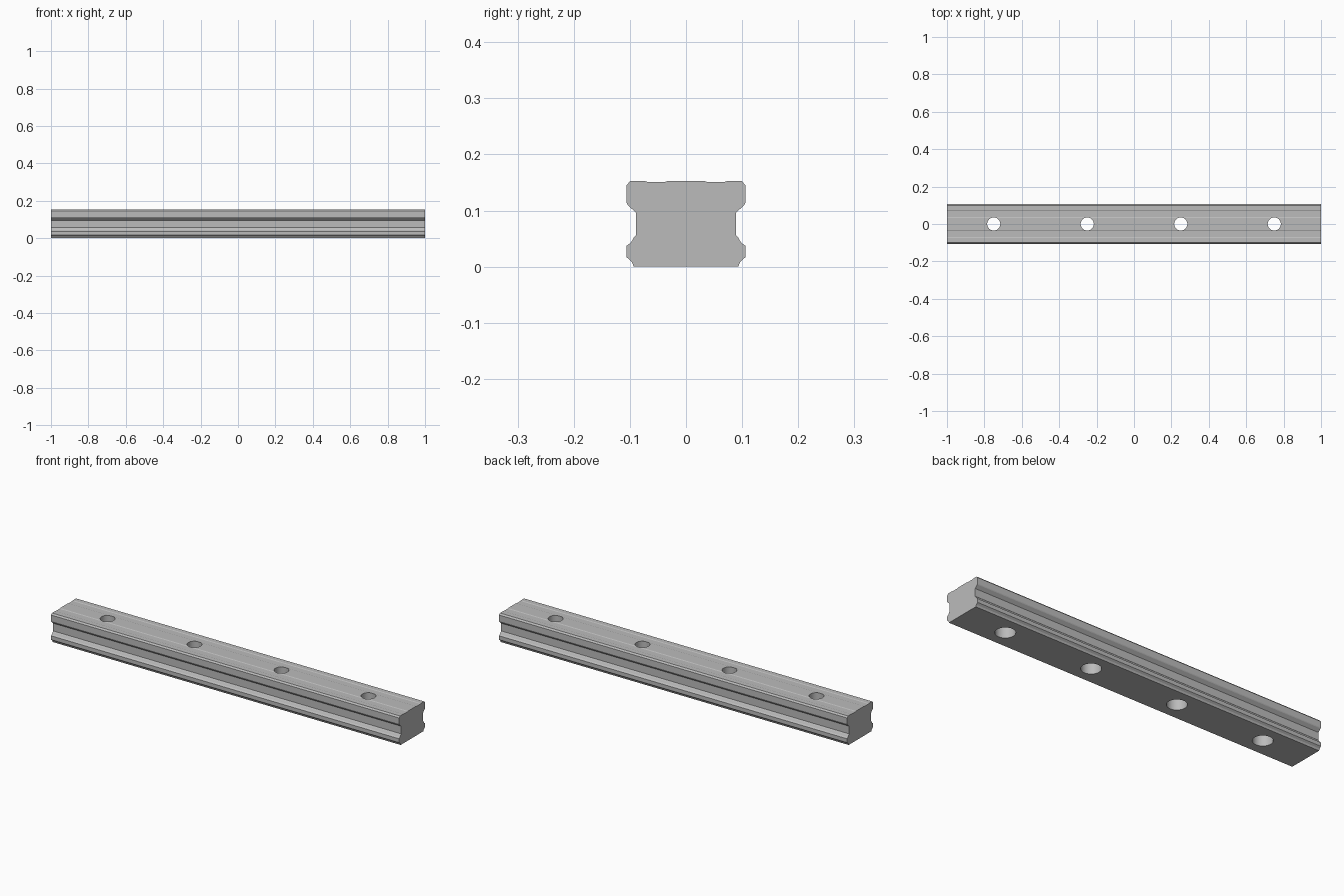
import bpy
import bmesh
import math

cube = bpy.data.objects.get("Cube")
if cube:
    bpy.data.objects.remove(cube, do_unlink=True)

steel = bpy.data.materials.new("steel grey")
steel.use_nodes = True
colour = (0.5, 0.5, 0.5, 1)
steel.diffuse_color = colour
steel.node_tree.nodes["Principled BSDF"].inputs["Base Color"].default_value = colour


def finish(name, bm):
    bmesh.ops.recalc_face_normals(bm, faces=bm.faces)
    mesh = bpy.data.meshes.new(name)
    bm.to_mesh(mesh)
    bm.free()
    obj = bpy.data.objects.new(name, mesh)
    bpy.context.collection.objects.link(obj)
    mesh.materials.append(steel)
    return obj


# Rail: half section (y, z) from base to top, mirrored and extruded
half = [(0.093, 0), (0.097, 0.009), (0.106, 0.017), (0.106, 0.037),
        (0.098, 0.043), (0.093, 0.052), (0.089, 0.056), (0.089, 0.096),
        (0.104, 0.110), (0.106, 0.114), (0.106, 0.145), (0.099, 0.153),
        (0.074, 0.153), (0.069, 0.151), (0.037, 0.151), (0.032, 0.153)]
section = half + [(-y, z) for y, z in reversed(half)]
bm = bmesh.new()
end = bm.faces.new([bm.verts.new((-1, y, z)) for y, z in section])
new = bmesh.ops.extrude_face_region(bm, geom=[end], use_keep_orig=True)["geom"]
bmesh.ops.translate(bm, vec=(2, 0, 0),
                    verts=[v for v in new if isinstance(v, bmesh.types.BMVert)])
rail = finish("rail", bm)

# Bolt holes: narrow at the top, counterbored from below
SIDES = 48
rings = [(0.035, 0.2), (0.035, 0.08), (0.047, 0.08), (0.047, -0.05)]
bm = bmesh.new()
for x in (-0.75, -0.25, 0.25, 0.75):
    loops = []
    for r, z in rings:
        angles = [2 * math.pi * i / SIDES for i in range(SIDES)]
        loops.append([bm.verts.new((x + r * math.cos(a), r * math.sin(a), z))
                      for a in angles])
    for a, b in zip(loops, loops[1:]):
        for i in range(SIDES):
            j = (i + 1) % SIDES
            bm.faces.new((a[i], a[j], b[j], b[i]))
    bm.faces.new(loops[0])
    bm.faces.new(loops[-1])
cutter = finish("hole_cutter", bm)
cutter.hide_render = True

cut = rail.modifiers.new("bolt holes", "BOOLEAN")
cut.operation = "DIFFERENCE"
cut.solver = "EXACT"
cut.object = cutter
bpy.ops.object.select_all(action="DESELECT")
rail.select_set(True)
bpy.context.view_layer.objects.active = rail
bpy.ops.object.modifier_apply(modifier=cut.name)
bpy.data.objects.remove(cutter, do_unlink=True)
bpy.ops.object.shade_smooth_by_angle(angle=math.radians(20))
